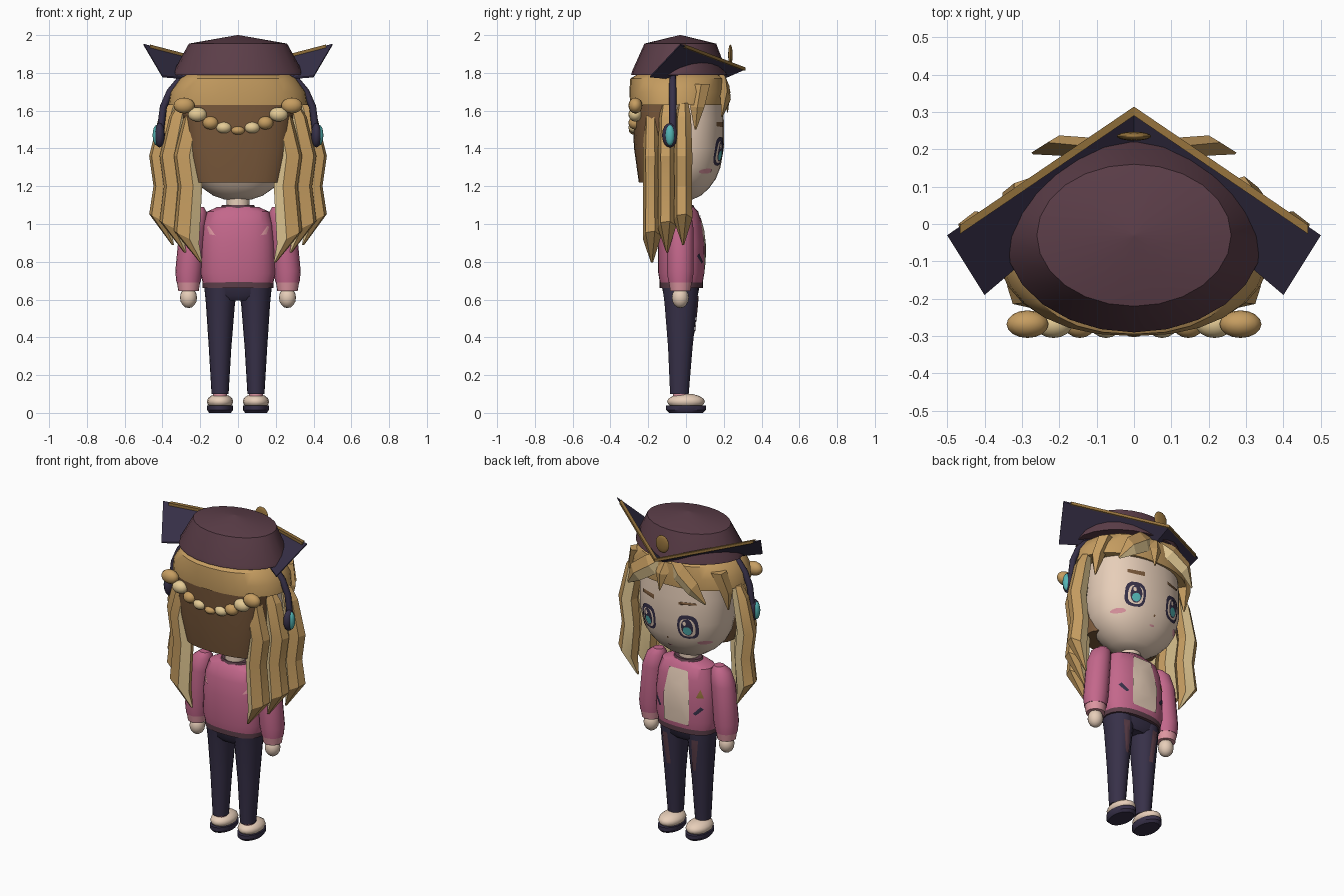
import bpy, bmesh, math
from mathutils import Vector
from mathutils.bvhtree import BVHTree

cube = bpy.data.objects.get("Cube")
if cube:
    bpy.data.objects.remove(cube)


def material(name, code):
    lin = [(int(code[i:i + 2], 16) / 255) ** 2.2 for i in (0, 2, 4)] + [1]
    m = bpy.data.materials.new(name)
    m.use_nodes = True
    m.diffuse_color = lin
    m.node_tree.nodes["Principled BSDF"].inputs["Base Color"].default_value = lin
    return m


PLUM = material("plum", "5c404a")
NAVY = material("navy", "3a344a")
GOLD = material("hair gold", "c59c61")
PALE = material("pale highlight", "e4ca94")
BROWN = material("dark hair brown", "7a5a3e")
PINK = material("jacket pink", "c2678a")
SKIN = material("skin", "ecd2bc")
TEAL = material("teal", "55b5b5")
BLUSH = material("light pink", "dd95a0")
BRASS = material("dark brass", "94723f")


def finish(bm, name, mats, angle=35):
    bmesh.ops.recalc_face_normals(bm, faces=bm.faces)
    me = bpy.data.meshes.new(name)
    bm.to_mesh(me)
    bm.free()
    ob = bpy.data.objects.new(name, me)
    bpy.context.collection.objects.link(ob)
    for m in mats:
        me.materials.append(m)
    bpy.ops.object.select_all(action='DESELECT')
    ob.select_set(True)
    bpy.context.view_layer.objects.active = ob
    bpy.ops.object.shade_smooth_by_angle(angle=math.radians(angle))
    return ob


def ring(cx, cy, z, rx, ry, n=24, power=2, egg=0, turn=0):
    pts = []
    for i in range(n):
        a = math.tau * i / n + turn
        c, s = math.cos(a), math.sin(a)
        x = math.copysign(abs(c) ** (2 / power), c) * (1 - egg * max(s, 0))
        y = math.copysign(abs(s) ** (2 / power), s)
        pts.append(Vector((cx + rx * x, cy + ry * y, z)))
    return pts


def loft(name, rings, *mats, angle=35, stripes=()):
    bm = bmesh.new()
    rows = [[bm.verts.new(p) for p in r] for r in rings]
    n = len(rows[0])
    for a, b in zip(rows, rows[1:]):
        for i in range(n):
            f = bm.faces.new((a[i], a[(i + 1) % n], b[(i + 1) % n], b[i]))
            f.material_index = int(i in stripes)
    bm.faces.new(rows[0])
    bm.faces.new(rows[-1])
    return finish(bm, name, mats, angle)


def ball(name, pos, size, mat, n=16):
    bm = bmesh.new()
    bmesh.ops.create_uvsphere(bm, u_segments=n, v_segments=n // 2, radius=1)
    for v in bm.verts:
        v.co = Vector(pos) + v.co * Vector(size)
    return finish(bm, name, [mat], 50)


def plate(name, target, outline, mat, lift=.004, side=1):
    """Thin painted patch laid onto the target's front (+1) or rear (-1)."""
    tree = BVHTree.FromPolygons([v.co for v in target.data.vertices],
                                [p.vertices for p in target.data.polygons])
    cx = sum(p[0] for p in outline) / len(outline)
    cz = sum(p[1] for p in outline) / len(outline)
    bm = bmesh.new()

    def put(x, z):
        hit = tree.ray_cast(Vector((x, side, z)), Vector((0, -side, 0)))[0]
        y = hit.y if hit else 0
        return bm.verts.new((x, y + side * lift, z))
    rows = [[put(cx + (x - cx) * t, cz + (z - cz) * t) for x, z in outline] for t in (.5, 1)]
    mid = put(cx, cz)
    n = len(outline)
    for i in range(n):
        j = (i + 1) % n
        bm.faces.new((mid, rows[0][i], rows[0][j]))
        bm.faces.new((rows[0][i], rows[1][i], rows[1][j], rows[0][j]))
    ob = finish(bm, name, [mat])
    if ob.data.polygons[0].normal.y * side < 0:
        ob.data.flip_normals()
    return ob


def oval(x, z, rx, rz, n=16, power=2):
    return [(p.x, p.y) for p in ring(x, z, 0, rx, rz, n, power)]


# Head, neck and rear hair
head = loft("head", [ring(0, -.02, z, .29 * k, .22 * k, 32, 2.2) for z, k in
            ((1.13, .25), (1.15, .45), (1.19, .65), (1.24, .81), (1.3, .92), (1.4, 1), (1.55, 1), (1.7, .95))])
loft("neck", [ring(0, -.03, z, .06, .055, 16) for z in (1.05, 1.16)], SKIN)
head.data.materials.append(SKIN)
loft("rear_hair", [ring(0, -.13, z, rx, ry, 24, 2.6) for z, rx, ry in
     ((1.22, .24, .12), (1.4, .28, .145), (1.66, .3, .16))], BROWN)
loft("hair_cap", [ring(0, -.045, z, rx, ry, 28, 2.3, .1) for z, rx, ry in
     ((1.63, .37, .25), (1.7, .36, .255), (1.77, .31, .25), (1.8, .26, .2))], GOLD)

# Hat, folded brim and badge
loft("hat", [ring(0, cy, z, rx, ry, 24, 2, egg) for z, cy, rx, ry, egg in
     ((1.79, -.035, .345, .255, .1), (1.81, -.035, .34, .25, .1),
      (1.955, -.03, .26, .19, 0), (2, -.03, .004, .004, 0))], PLUM, angle=25)
ball("hat_badge", (0, .235, 1.895), (.046, .012, .055), BRASS)
for s in (-1, 1):
    tip, wing = Vector((0, .31, 1.82)), Vector((s * .5, -.03, 1.95))
    quad = [tip, wing, Vector((s * .4, -.19, 1.78)), Vector((0, .15, 1.75))]
    loft("hat_brim", [[p + Vector((0, 0, h)) for p in quad] for h in (-.004, .004)], NAVY)
    end = tip.lerp(wing, .93)
    loft("brim_trim", [[c + Vector((0, dy, dz)) for dy, dz in
         ((-.02, -.008), (.004, -.008), (.004, .009), (-.02, .009))] for c in (tip, end)], BRASS)

# Long wavy side locks: x, y, tip height, width
LOCKS = ((.405, -.015, .89, .06), (.345, -.1, .85, .065), (.265, -.18, .795, .07))
for s in (-1, 1):
    for x, y, low, w in LOCKS:
        rows = []
        for z, dx, k in ((1.64, -.06, .55), (1.57, -.035, .85), (1.36, .008, 1),
                         (1.2, -.012, .95), (low + .13, .008, 1)):
            rows.append(ring(s * (x + dx), y, z, w * k, .05 * k, 6, 2, 0, .3 if s > 0 else -.3))
        for p in rows[-1]:
            p.z += .5 * (abs(p.x) - x)
        rows.append(ring(s * (x - w), y, low, .006, .006, 6))
        loft("side_lock", rows, GOLD, PALE, angle=15, stripes=((3, 1) if s > 0 else (5, 1)))

    # Swept fringe
    path = ((.02, .17, 1.79, .03), (.1, .2, 1.73, .05), (.2, .21, 1.66, .045), (.27, .19, 1.57, .006))
    rows = [[Vector((s * (x + dx * r), y + dy * r * .6, z + dz * r)) for dx, dy, dz in
             ((.7, .3, 1), (0, 1, 0), (-.7, .3, -1), (0, -1, 0))] for x, y, z, r in path]
    loft("fringe", rows, GOLD, PALE, angle=15, stripes=(1,))
    loft("temple_lock", [ring(s * x, y, z, r, r, 5) for x, y, z, r in
         ((.28, .08, 1.74, .05), (.32, .06, 1.62, .04), (.33, .05, 1.5, .005))], GOLD, angle=15)

    # Headphones
    cu = bpy.data.curves.new("headband", 'CURVE')
    cu.dimensions = '3D'
    cu.bevel_depth = .019
    cu.bevel_resolution = 2
    sp = cu.splines.new('POLY')
    arc = ((.25, 1.8), (.31, 1.76), (.36, 1.7), (.395, 1.62), (.41, 1.5))
    sp.points.add(len(arc) - 1)
    for p, (x, z) in zip(sp.points, arc):
        p.co = (s * x, -.07, z, 1)
    cu.materials.append(NAVY)
    bpy.context.collection.objects.link(bpy.data.objects.new("headband", cu))
    ball("ear_cup", (s * .415, -.085, 1.47), (.028, .042, .065), NAVY)
    ball("ear_light", (s * .43, -.085, 1.47), (.022, .025, .055), TEAL)

    # Braid across the rear of the head
    for x, z, rx, rz, m in ((.285, 1.627, .056, .042, GOLD), (.215, 1.58, .05, .038, PALE),
                            (.145, 1.535, .042, .035, GOLD), (.075, 1.51, .042, .031, PALE)):
        ball("braid_bead", (s * x, -.268, z), (rx, .037, rz), m)
ball("braid_centre", (0, -.268, 1.495), (.038, .035, .024), GOLD)
loft("centre_fringe", [ring(x, y, z, r, r * .5, 4) for x, y, z, r in
     ((0, .18, 1.78, .05), (.02, .215, 1.7, .04), (.03, .22, 1.59, .004))], GOLD, angle=15)

# Face
for s in (-1, 1):
    x, z = s * .135, 1.385
    plate("eye_outline", head, oval(x, z, .06, .077, 16, 2.8), NAVY, .004)
    plate("eye_white", head, oval(x, z - .004, .045, .058, 16, 2.6), SKIN, .006)
    plate("iris", head, oval(x, z, .034, .055), NAVY, .008)
    plate("iris_glow", head, oval(x, z - .022, .024, .026), TEAL, .01)
    plate("eye_glint", head, oval(x + .012, z + .025, .01, .014, 8), SKIN, .01)
    plate("eyebrow", head, [(x - .05, 1.52 - s * .008), (x + .05, 1.52 + s * -.002),
                            (x + .05, 1.54), (x - .05, 1.54)], BROWN, .005)
    plate("cheek", head, oval(s * .205, 1.28, .032, .014, 12), BLUSH, .005)
plate("nose", head, oval(0, 1.29, .006, .008, 8), BROWN)
plate("mouth", head, oval(0, 1.235, .017, .006, 8), BLUSH)

# Jacket
torso = loft("jacket", [ring(0, -.025, z, rx, ry, 28, 2.4) for z, rx, ry in
             ((.68, .185, .112), (.74, .2, .122), (.9, .195, .122), (1, .185, .11),
              (1.065, .165, .09), (1.09, .11, .065))], PINK)
loft("jacket_hem", [ring(0, -.025, z, .187, .114, 28, 2.4) for z in (.66, .7)], PLUM)
loft("collar", [ring(0, -.025, z, r, r * .75, 20) for z, r in ((1.075, .1), (1.1, .085))], PLUM)
plate("shirt_front", torso, [(-.085, .72), (.085, .72), (.09, .88), (.065, 1.05), (-.065, 1.05), (-.09, .88)], SKIN, .009)
plate("chest_pin", torso, [(-.165, .9), (-.125, .9), (-.145, .95)], BRASS, .006)
for s in (-1, 1):
    plate("pocket_slit", torso, [(s * .11, .8), (s * .125, .79), (s * .165, .83), (s * .15, .845)], NAVY, .006)
    plate("rear_mark", torso, [(s * .12, .94), (s * .15, .945), (s * .165, .985), (s * .155, .99)], BLUSH, .006, -1)

    # Arms and hands
    loft("sleeve", [ring(s * x, -.03, z, r, r, 18) for z, x, r in
         ((1.09, .21, .03), (1.06, .222, .058), (.98, .24, .07), (.75, .26, .072), (.69, .262, .064))], PINK)
    loft("cuff", [ring(s * .262, -.03, z, r, r, 18) for z, r in ((.645, .054), (.695, .062))], BLUSH)
    ball("hand", (s * .262, -.03, .61), (.045, .045, .055), SKIN)

    # Legs and shoes
    leg = loft("trouser_leg", [ring(s * x, y, z, rx, ry, 18) for z, x, y, rx, ry in
               ((.66, .09, -.03, .088, .095), (.58, .093, -.027, .077, .088),
                (.35, .095, -.03, .06, .066), (.1, .095, -.035, .045, .05))], NAVY)
    plate("trouser_patch", leg, [(s * .075, .42), (s * .1, .42), (s * .125, .62), (s * .085, .62)], PLUM, .005)
    loft("ankle", [ring(s * .095, -.03, z, .037, .04, 14) for z in (.06, .112)], BLUSH)
    ball("shoe", (s * .095, 0, .06), (.07, .1, .042), SKIN)
    loft("sole", [ring(s * .095, 0, z, .068 * k, .105 * k, 20) for z, k in ((0, .85), (.015, 1), (.038, 1))], NAVY)
loft("hips", [ring(0, -.028, z, rx, ry, 24, 2.4) for z, rx, ry in
     ((.595, .1, .07), (.62, .165, .09), (.68, .178, .102))], NAVY)
